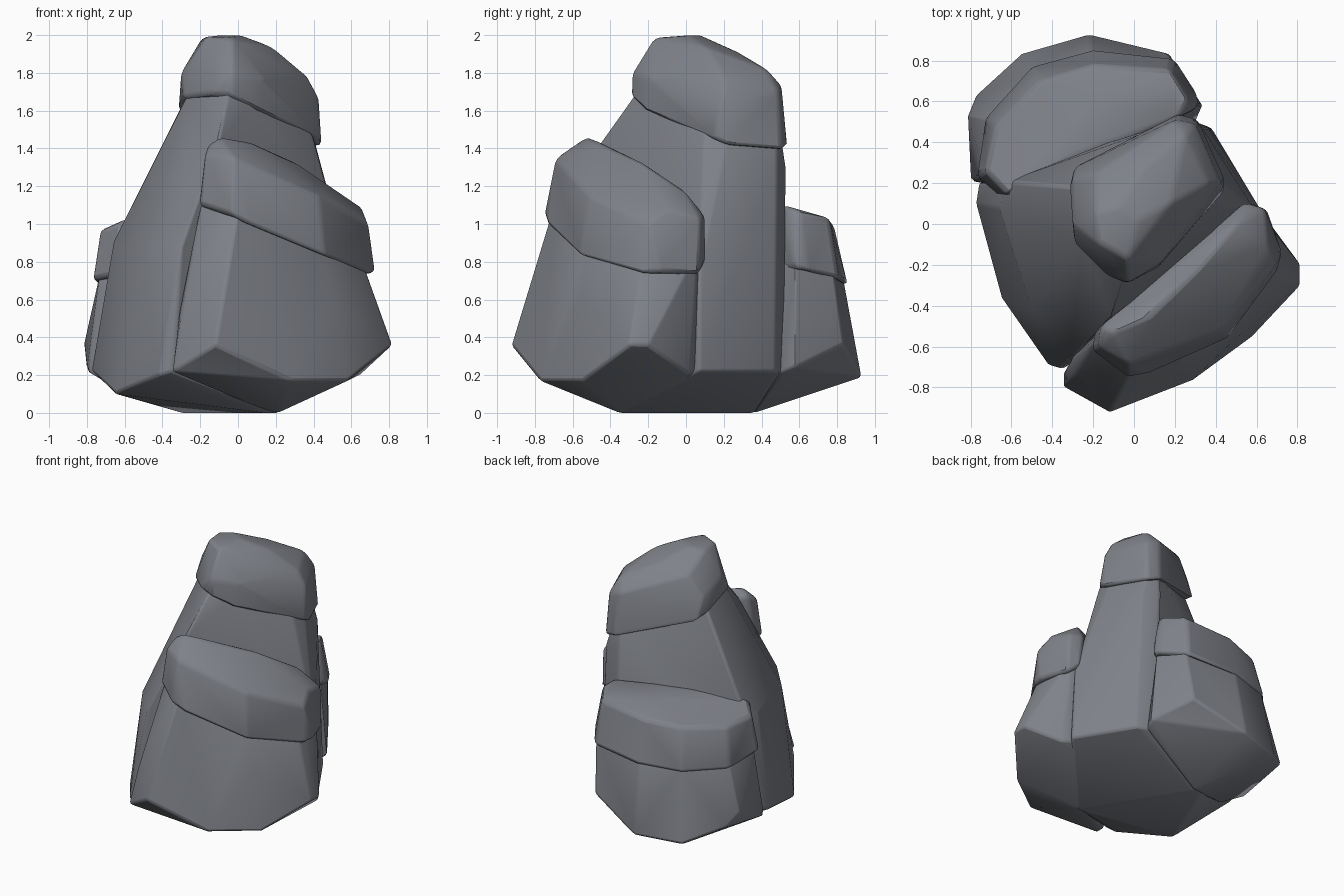
import bpy, bmesh, math

stone = bpy.data.materials.new("slate grey stone")
stone.diffuse_color = (0.21, 0.221, 0.248, 1)


def rock(name, rings, bevel):
    """Convex chiselled rock hulled around a few rings, with worn edges."""
    bm = bmesh.new()
    for ring in rings:
        for p in ring:
            bm.verts.new(p)
    res = bmesh.ops.convex_hull(bm, input=bm.verts[:])
    inner = {g for g in res["geom_interior"] + res["geom_unused"]
             if isinstance(g, bmesh.types.BMVert)}
    bmesh.ops.delete(bm, geom=list(inner), context='VERTS')
    bmesh.ops.dissolve_limit(bm, angle_limit=math.radians(7),
                             verts=bm.verts[:], edges=bm.edges[:])
    bmesh.ops.recalc_face_normals(bm, faces=bm.faces[:])
    me = bpy.data.meshes.new(name)
    bm.to_mesh(me)
    bm.free()
    me.materials.append(stone)
    ob = bpy.data.objects.new(name, me)
    bpy.context.collection.objects.link(ob)
    b = ob.modifiers.new("worn edges", 'BEVEL')
    b.width = bevel
    b.segments = 2
    b.limit_method = 'ANGLE'
    b.angle_limit = math.radians(22)
    for o in bpy.context.selected_objects:
        o.select_set(False)
    ob.select_set(True)
    bpy.context.view_layer.objects.active = ob
    bpy.ops.object.shade_smooth_by_angle(angle=math.radians(45))
    return ob


# Tall central pillar: keel-like base, foot, shoulder, neck
rock("main_pillar", [
    [(.21, -.35, 0), (.14, -.35, 0), (-.22, .36, 0), (-.3, .36, 0)],
    [(-.35, -.71, .22), (-.42, -.69, .2), (-.65, -.36, .1), (-.775, .1, .22),
     (-.76, .2, .25), (.62, .07, .22), (.38, .47, .22), (.25, .52, .22)],
    [(-.3, -.65, .88), (-.5, -.42, .88), (-.66, .08, .9), (-.62, .21, .97),
     (.59, .07, .75), (.38, .48, .8), (.25, .52, .8)],
    [(-.11, -.46, 1.42), (-.36, -.2, 1.42), (.46, .1, 1.2), (.33, .48, 1.3),
     (.22, .53, 1.3)],
    [(-.27, .18, 1.68), (-.25, -.08, 1.72), (-.05, -.26, 1.7), (.1, -.18, 1.68),
     (.39, .1, 1.48), (.4, .22, 1.46), (.28, .48, 1.45), (.2, .5, 1.5)],
], .015)

# Slanted cap on the central pillar
rock("main_cap", [
    [(-.315, .19, 1.6), (-.29, .28, 1.57), (.22, .54, 1.42), (.315, .51, 1.39),
     (.44, .23, 1.41), (.44, .16, 1.45), (.12, -.21, 1.6), (-.03, -.29, 1.68),
     (-.14, -.25, 1.69), (-.29, -.1, 1.67)],
    [(-.03, -.29, 1.79), (-.3, .0, 1.8), (-.3, .22, 1.72), (.13, -.19, 1.77),
     (.425, .2, 1.68), (.3, .49, 1.7), (.2, .51, 1.73)],
    [(-.19, .05, 1.985), (-.17, -.1, 1.99), (-.03, -.17, 1.985), (-.08, .08, 2.0),
     (.02, .02, 2.0), (.18, .1, 1.94), (.37, .2, 1.78), (.25, .43, 1.82),
     (.05, .28, 1.91), (-.19, .25, 1.87)],
], .03)

# Front right buttress: foot, waist, shoulder
rock("front_buttress", [
    [(.21, -.35, 0), (.14, -.34, .01), (.3, .0, .12)],
    [(-.345, -.73, .22), (-.345, -.8, .22), (-.12, -.925, .36), (.28, -.77, .17),
     (.58, -.55, .17), (.815, -.3, .36), (.815, -.2, .36), (.66, .01, .21),
     (.58, .05, .22)],
    [(-.3, -.65, .6), (-.28, -.72, .62), (-.07, -.83, .66), (.5, -.56, .6),
     (.69, -.26, .65), (.68, -.12, .65), (.62, .05, .65)],
    [(-.19, -.57, 1.15), (0, -.7, 1.1), (.43, -.51, .95), (.65, -.22, .82),
     (.65, -.14, .82), (.61, .06, .86), (.53, .08, .9), (-.13, -.5, 1.2),
     (.1, -.2, 1.1)],
], .015)

# Slab lying on the front buttress
rock("front_cap", [
    [(-.205, -.62, 1.1), (-.195, -.53, 1.15), (-.03, -.75, 1.05), (.08, -.73, .99),
     (.46, -.56, .83), (.7, -.23, .735), (.725, -.14, .75), (.65, .07, .73),
     (.56, .105, .8), (.1, -.25, 1.0)],
    [(-.175, -.6, 1.37), (-.16, -.5, 1.42), (-.1, -.53, 1.46), (-.02, -.69, 1.35),
     (.08, -.45, 1.43), (.28, -.25, 1.34), (.5, 0, 1.17), (.54, .105, 1.04),
     (.64, .075, 1.03), (.66, -.1, 1.08), (.69, -.2, 1.0), (.43, -.51, 1.15)],
], .03)

# Back left buttress: foot and shoulder
rock("back_buttress", [
    [(-.22, .36, 0), (-.3, .36, 0), (-.6, .2, .1)],
    [(.335, .58, .24), (.3, .5, .21), (.17, .835, .36), (-.22, .93, .19),
     (-.55, .835, .17), (-.775, .63, .28), (-.815, .53, .36), (-.8, .21, .22)],
    [(.28, .58, .8), (.2, .78, .75), (-.2, .83, .73), (-.49, .75, .72),
     (-.71, .51, .72), (-.73, .24, .74), (-.6, .17, .75), (.2, .5, .8)],
], .015)

# Slab lying on the back buttress
rock("back_cap", [
    [(.32, .57, .77), (.31, .64, .75), (.2, .81, .71), (-.2, .855, .68),
     (-.5, .775, .67), (-.73, .52, .66), (-.77, .23, .7), (-.64, .12, .73)],
    [(.22, .52, 1.1), (.27, .6, 1.06), (.17, .76, 1.03), (-.2, .78, 1.0),
     (-.47, .7, .97), (-.68, .48, .95), (-.73, .26, .97), (-.62, .14, 1.02),
     (-.28, .34, 1.08), (-.2, .6, 1.07)],
], .03)
